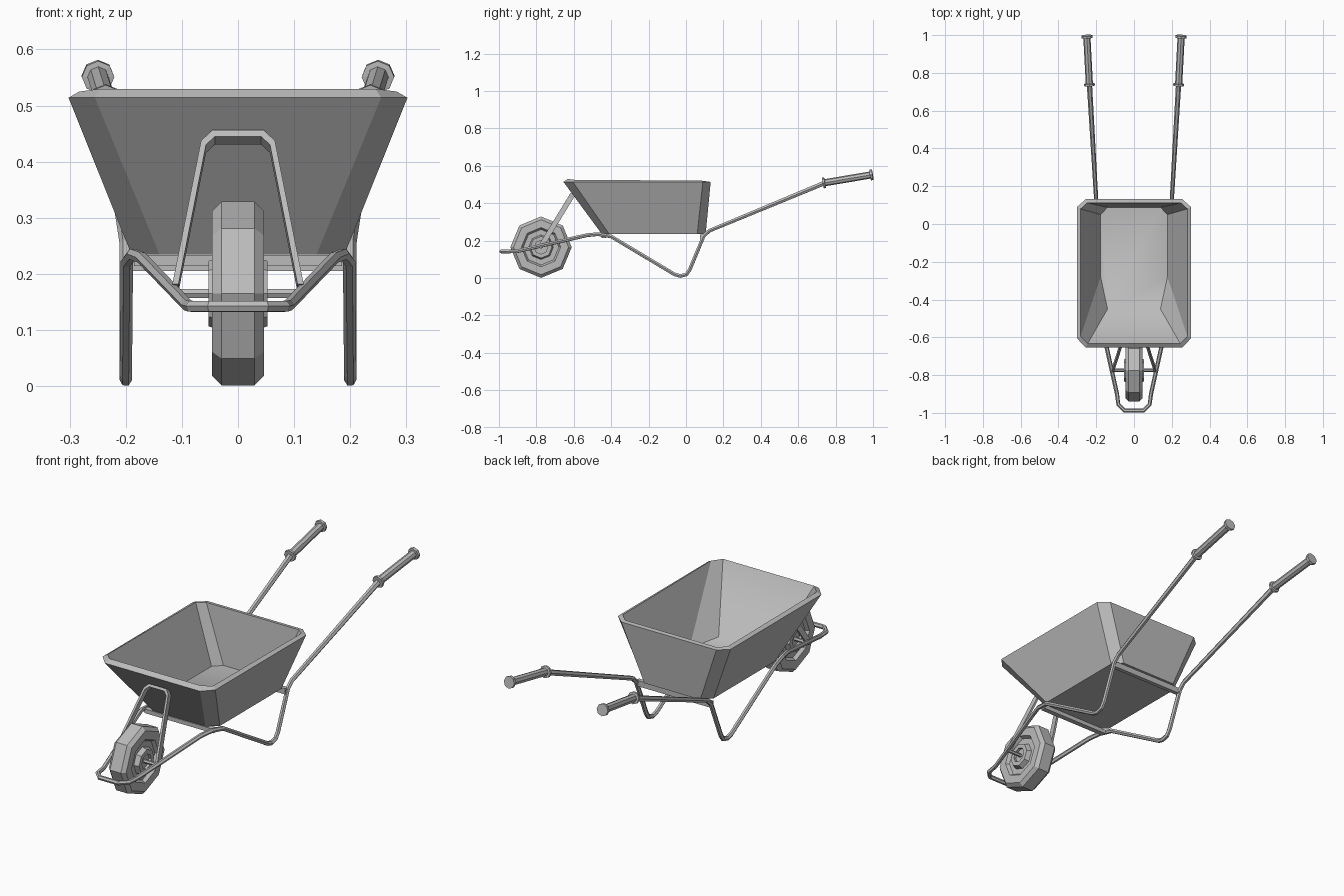
import bpy, bmesh, math
from mathutils import Vector

cube = bpy.data.objects.get("Cube")
if cube:
    bpy.data.objects.remove(cube, do_unlink=True)

steel = bpy.data.materials.new("grey_steel")
steel.use_nodes = True
GREY = (0.5, 0.5, 0.5, 1)
steel.diffuse_color = GREY
steel.node_tree.nodes["Principled BSDF"].inputs["Base Color"].default_value = GREY


def add_mesh(name, bm, fix_normals=True):
    if fix_normals:
        bmesh.ops.recalc_face_normals(bm, faces=bm.faces)
    mesh = bpy.data.meshes.new(name)
    bm.to_mesh(mesh)
    bm.free()
    mesh.materials.append(steel)
    obj = bpy.data.objects.new(name, mesh)
    bpy.context.collection.objects.link(obj)
    return obj


def bridge(bm, a, b):
    """Join two equal loops of vertices with quads."""
    n = len(a)
    return [bm.faces.new((a[i], a[(i + 1) % n], b[(i + 1) % n], b[i])) for i in range(n)]


def tube(name, points, radii, sides=6):
    """Sweep a round bar along a path, with one radius per point."""
    curve = bpy.data.curves.new(name + "_path", "CURVE")
    curve.dimensions = "3D"
    curve.bevel_depth = 1
    curve.bevel_resolution = (sides - 4) // 2
    curve.use_fill_caps = True
    spline = curve.splines.new("POLY")
    spline.points.add(len(points) - 1)
    for sp, p, r in zip(spline.points, points, radii):
        sp.co = (*p, 1)
        sp.radius = r
    helper = bpy.data.objects.new(name + "_path", curve)
    bpy.context.collection.objects.link(helper)
    bpy.context.view_layer.update()
    mesh = bpy.data.meshes.new_from_object(helper.evaluated_get(bpy.context.evaluated_depsgraph_get()))
    bpy.data.objects.remove(helper, do_unlink=True)
    bm = bmesh.new()
    bm.from_mesh(mesh)
    bmesh.ops.remove_doubles(bm, verts=bm.verts, dist=0.0001)
    for f in bm.faces:
        f.smooth = False
        f.material_index = 0
    return add_mesh(name, bm)


def box(name, size, center):
    bm = bmesh.new()
    bmesh.ops.create_cube(bm, size=1)
    for v in bm.verts:
        v.co = Vector(v.co[i] * size[i] + center[i] for i in range(3))
    return add_mesh(name, bm)


# Tray: four chamfered rings, from outer floor over the rim to inner floor
def tray_ring(bm, half):
    pts = half + [(-x, y, z) for x, y, z in reversed(half)]
    return [bm.verts.new(p) for p in pts]


bm = bmesh.new()
outer_floor = tray_ring(bm, [(0.14, -0.45, 0.235), (0.19, -0.41, 0.235),
                             (0.19, 0.06, 0.235), (0.15, 0.105, 0.235)])
outer_rim = tray_ring(bm, [(0.255, -0.655, 0.514), (0.302, -0.605, 0.514),
                           (0.302, 0.09, 0.514), (0.255, 0.132, 0.514)])
inner_rim = tray_ring(bm, [(0.245, -0.633, 0.53), (0.283, -0.595, 0.525),
                           (0.283, 0.08, 0.521), (0.248, 0.112, 0.517)])
inner_floor = tray_ring(bm, [(0.14, -0.45, 0.25), (0.177, -0.28, 0.25),
                             (0.177, 0.05, 0.25), (0.14, 0.088, 0.25)])
bridge(bm, outer_floor, outer_rim)
bridge(bm, outer_rim, inner_rim)
walls = bridge(bm, inner_rim, inner_floor)
bm.faces.new(list(reversed(outer_floor)))
floor = bm.faces.new(inner_floor)
# the floor flows softly into the sloping front wall
floor.smooth = walls[-1].smooth = True
add_mesh("tray", bm)

# Frame: one bent tube with front loop, legs and handle bars
side = [(0.05, -0.988, 0.142), (0.083, -0.955, 0.142), (0.09, -0.90, 0.144),
        (0.172, -0.53, 0.229), (0.188, -0.47, 0.235), (0.198, -0.40, 0.222),
        (0.2, -0.06, 0.019), (0.2, -0.03, 0.011), (0.2, 0.002, 0.019),
        (0.2, 0.02, 0.045), (0.2, 0.095, 0.225), (0.2, 0.125, 0.253),
        (0.236, 0.74, 0.508)]
widths = [0.011] * (len(side) - 1) + [0.014]
left_right = [(-x, y, z) for x, y, z in reversed(side)] + side
tube("frame_tube", left_right, widths[::-1] + widths)

# Grips with a collar at each end
start, end = Vector((0.236, 0.732, 0.508)), Vector((0.25, 0.998, 0.553))
steps = [(0, 0.029), (0.04, 0.029), (0.045, 0.019), (0.945, 0.019), (0.95, 0.029), (1, 0.029)]
for label, s in (("left", 1), ("right", -1)):
    path = [start.lerp(end, t) for t, r in steps]
    tube(label + "_grip", [(s * p.x, p.y, p.z) for p in path], [r for t, r in steps], 8)

# Cross bars under the tray
box("rear_crossbar", (0.4, 0.02, 0.028), (0, 0.085, 0.219))
box("front_crossbar", (0.37, 0.025, 0.02), (0, -0.44, 0.224))

# Wheel: eight-sided turned profile of radius and half width
AXLE_Y, AXLE_Z = -0.775, 0.165
half = [(0.036, 0.04), (0.036, 0.053), (0.058, 0.053), (0.066, 0.03),
        (0.095, 0.03), (0.105, 0.046), (0.147, 0.046), (0.164, 0.029)]
profile = half + [(r, -x) for r, x in reversed(half)]
bm = bmesh.new()
rings = []
for r, x in profile:
    angles = [i * math.tau / 8 for i in range(8)]
    rings.append([bm.verts.new((x, AXLE_Y + r * math.sin(a), AXLE_Z + r * math.cos(a)))
                  for a in angles])
for a, b in zip(rings, rings[1:]):
    bridge(bm, a, b)
bm.faces.new(rings[0])
bm.faces.new(rings[-1])
add_mesh("wheel", bm)
tube("axle", [(-0.118, AXLE_Y, AXLE_Z), (0.118, AXLE_Y, AXLE_Z)], [0.009] * 2)

# Front brace: flat strip bent into an arch, leaning back against the tray
outer = [(0.117, 0.175), (0.066, 0.43), (0.046, 0.449)]
inner = [(0.106, 0.175), (0.057, 0.423), (0.041, 0.438)]
depth = Vector((0, -0.855, 0.52)) * 0.014


def arch(points, offset):
    full = points + [(-x, z) for x, z in reversed(points)]
    return [Vector((x, -0.775 + (z - 0.17) * 0.61, z)) + offset for x, z in full]


bm = bmesh.new()
lines = [arch(outer, depth), arch(outer, -depth), arch(inner, -depth), arch(inner, depth)]
sections = [[bm.verts.new(p) for p in corner] for corner in zip(*lines)]
for a, b in zip(sections, sections[1:]):
    bridge(bm, a, b)
bm.faces.new(sections[0])
bm.faces.new(sections[-1])
add_mesh("front_brace", bm)
